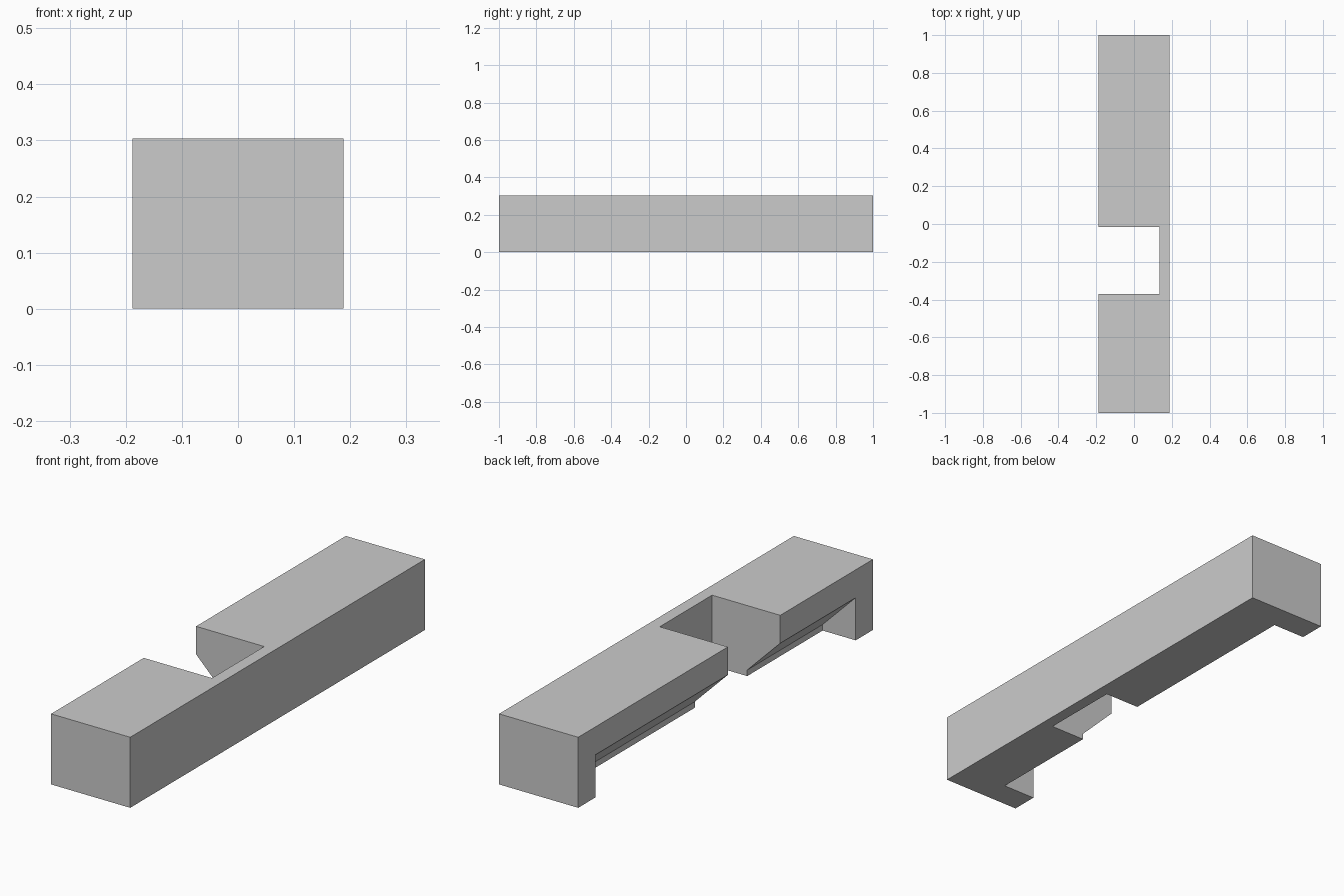
import bpy
import bmesh

if "Cube" in bpy.data.objects:
    bpy.data.objects.remove(bpy.data.objects["Cube"], do_unlink=True)

HALF_WIDTH, HALF_LENGTH, HEIGHT = 0.188, 1.0, 0.303
MARGIN = 0.1  # overshoot so cutters pass cleanly through the block


def prism(name, profile, y0, y1):
    """Extrude an (x, z) profile along y."""
    bm = bmesh.new()
    face = bm.faces.new([bm.verts.new((x, y0, z)) for x, z in profile])
    extruded = bmesh.ops.extrude_face_region(bm, geom=[face])["geom"]
    verts = [v for v in extruded if isinstance(v, bmesh.types.BMVert)]
    bmesh.ops.translate(bm, verts=verts, vec=(0, y1 - y0, 0))
    bmesh.ops.recalc_face_normals(bm, faces=bm.faces)
    mesh = bpy.data.meshes.new(name)
    bm.to_mesh(mesh)
    bm.free()
    obj = bpy.data.objects.new(name, mesh)
    bpy.context.collection.objects.link(obj)
    return obj


def box_profile(x0, x1, z0, z1):
    return [(x0, z0), (x1, z0), (x1, z1), (x0, z1)]


def cut(target, cutter):
    """Subtract the cutter and discard it."""
    mod = target.modifiers.new("cut", "BOOLEAN")
    mod.operation = "DIFFERENCE"
    mod.solver = "EXACT"
    mod.object = cutter
    bpy.context.view_layer.objects.active = target
    bpy.ops.object.modifier_apply(modifier=mod.name)
    bpy.data.objects.remove(cutter, do_unlink=True)


# Main bar
bar = prism("notched_bar", box_profile(-HALF_WIDTH, HALF_WIDTH, 0, HEIGHT),
            -HALF_LENGTH, HALF_LENGTH)

# Sloped undercut with a short upright lip, leaving a foot at each end
lip_x, lip_z, side_z = -0.031, 0.026, 0.183
undercut = [(-HALF_WIDTH - MARGIN, -MARGIN), (lip_x, -MARGIN), (lip_x, lip_z),
            (-HALF_WIDTH, side_z), (-HALF_WIDTH - MARGIN, side_z)]
cut(bar, prism("undercut_cutter", undercut, -0.883, 0.883))

# Full-height notch open to one side
notch = box_profile(-HALF_WIDTH - MARGIN, 0.136, -MARGIN, HEIGHT + MARGIN)
cut(bar, prism("notch_cutter", notch, -0.371, -0.016))

# Plain grey finish
grey = bpy.data.materials.new("plain_grey")
grey.use_nodes = True
colour = (0.6, 0.6, 0.6, 1)
grey.diffuse_color = colour
grey.node_tree.nodes["Principled BSDF"].inputs["Base Color"].default_value = colour
bar.data.materials.clear()
bar.data.materials.append(grey)
for poly in bar.data.polygons:
    poly.material_index = 0
